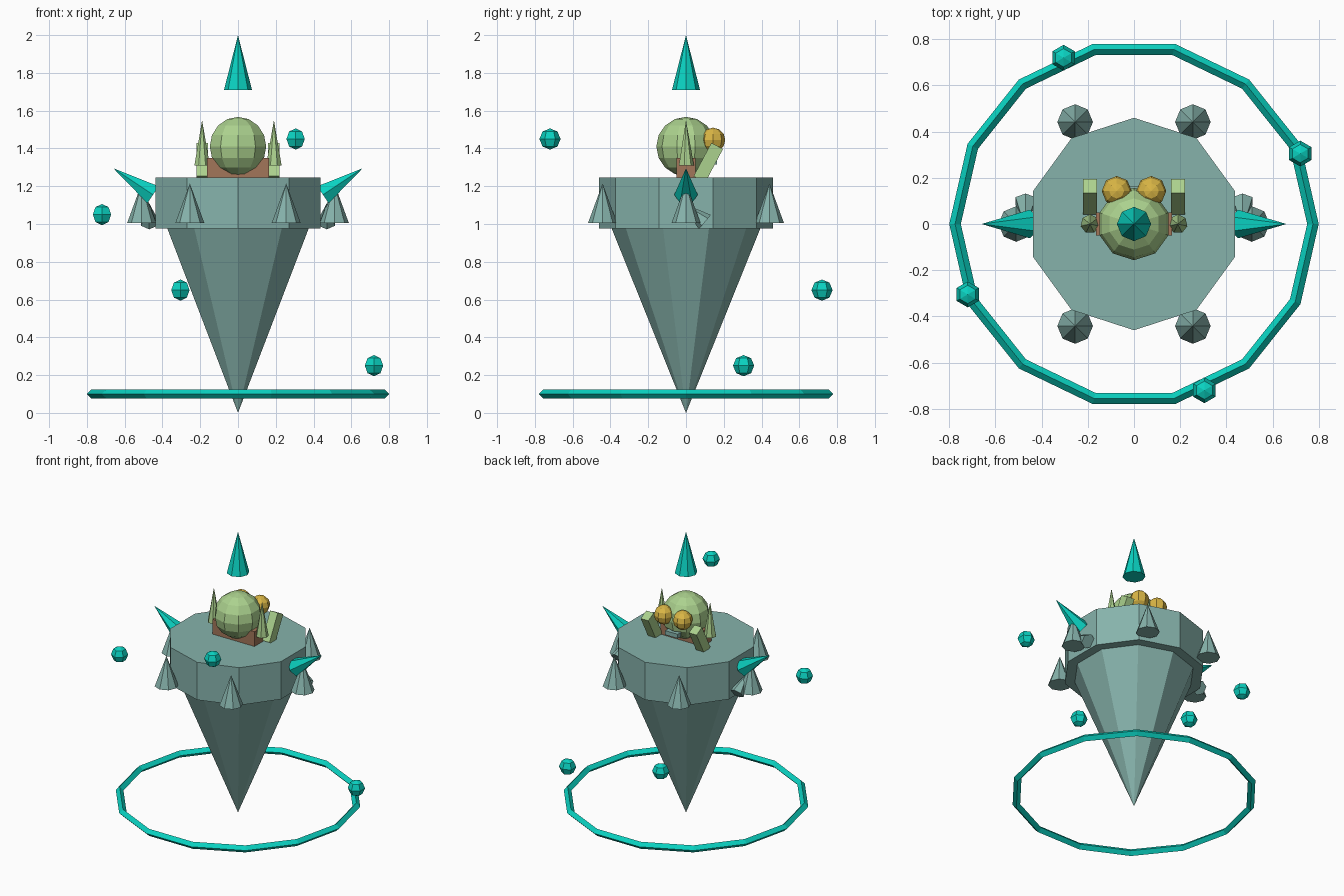
import bpy, bmesh, math
from mathutils import Vector, Matrix

if "Cube" in bpy.data.objects:
    bpy.data.objects.remove(bpy.data.objects["Cube"])


def material(name, rgb):
    m = bpy.data.materials.new(name)
    m.use_nodes = True
    m.diffuse_color = (*rgb, 1)
    m.node_tree.nodes["Principled BSDF"].inputs["Base Color"].default_value = (*rgb, 1)
    return m


STONE = material("grey_green_stone", (0.24, 0.45, 0.41))
CRYSTAL = material("turquoise_crystal", (0.003, 0.64, 0.53))
MOSS = material("pale_moss_green", (0.41, 0.64, 0.27))
GOLD = material("gold", (0.70, 0.47, 0.06))
BROWN = material("earth_brown", (0.36, 0.18, 0.10))


def finish(name, bm, mat, matrix=Matrix()):
    bmesh.ops.recalc_face_normals(bm, faces=bm.faces)
    mesh = bpy.data.meshes.new(name)
    bm.to_mesh(mesh)
    bm.free()
    mesh.materials.append(mat)
    ob = bpy.data.objects.new(name, mesh)
    ob.matrix_world = matrix
    bpy.context.collection.objects.link(ob)
    return ob


def cone(name, base, tip, radius, sides, mat, tip_radius=0):
    """Cone or prism running from the base centre to the tip."""
    base, axis = Vector(base), Vector(tip) - Vector(base)
    bm = bmesh.new()
    bmesh.ops.create_cone(bm, cap_ends=True, segments=sides, radius1=radius,
                          radius2=tip_radius, depth=axis.length)
    bmesh.ops.remove_doubles(bm, verts=bm.verts, dist=1e-5)
    turn = Vector((0, 0, 1)).rotation_difference(axis).to_matrix().to_4x4()
    return finish(name, bm, mat, Matrix.Translation(base + axis / 2) @ turn)


def ball(name, centre, radius, segments, rings, mat):
    bm = bmesh.new()
    bmesh.ops.create_uvsphere(bm, u_segments=segments, v_segments=rings, radius=radius)
    return finish(name, bm, mat, Matrix.Translation(centre))


def box(name, centre, size, mat, tilt=0):
    bm = bmesh.new()
    bmesh.ops.create_cube(bm, size=1, matrix=Matrix.Diagonal((*size, 1)))
    return finish(name, bm, mat, Matrix.Translation(centre) @ Matrix.Rotation(tilt, 4, "X"))


# Floating island: flat drum above an inverted point
cone("island_top", (0, 0, 0.977), (0, 0, 1.245), 0.46, 10, STONE, 0.46)
lower = cone("island_point", (0, 0, 0), (0, 0, 0.98), 0, 10, STONE, 0.395)

# Ring of rock spikes around the drum
for i in range(6):
    a = math.radians(60 * i)
    x, y = 0.51 * math.cos(a), 0.51 * math.sin(a)
    cone(f"rock_spike_{i + 1}", (x, y, 1.005), (x, y, 1.215), 0.077, 8, STONE)

# Ground ring with a diamond section
bpy.ops.mesh.primitive_torus_add(major_segments=14, minor_segments=4,
                                 major_radius=0.775, minor_radius=0.025,
                                 location=(0, 0, 0.1))
ring = bpy.context.object
ring.name = "ground_ring"
ring.data.materials.append(CRYSTAL)
for p in ring.data.polygons:
    p.use_smooth = False

# Orbs spiralling upward a quarter turn at a time
x, y = 0.72, 0.305
for i in range(4):
    ball(f"orb_{i + 1}", (x, y, (0.25, 0.65, 1.05, 1.45)[i]), 0.056, 6, 4, CRYSTAL)
    x, y = -y, x

# Floating crown crystal
cone("crown_crystal", (0, 0, 1.71), (0, 0, 2), 0.074, 8, CRYSTAL)

# Creature: body, head and mouth
box("body", (0, 0, 1.297), (0.33, 0.1, 0.106), BROWN)
ball("head", (0, 0, 1.41), 0.157, 10, 8, MOSS)
box("mouth", (0, 0.145, 1.33), (0.1, 0.04, 0.03), STONE)

# Paired parts
for side, s in (("left", 1), ("right", -1)):
    ball(f"{side}_eye", (s * 0.075, 0.143, 1.445), 0.065, 8, 6, GOLD)
    cone(f"{side}_ear_spike", (s * 0.19, 0, 1.31), (s * 0.19, 0, 1.55), 0.042, 7, MOSS)
    box(f"{side}_arm", (s * 0.19, 0.118, 1.325), (0.06, 0.07, 0.2), MOSS,
        math.radians(-28))
    cone(f"{side}_side_crystal", (s * 0.45, 0, 1.155), (s * 0.66, 0, 1.295),
         0.062, 6, CRYSTAL)
    cone(f"{side}_rock_shard", (s * 0.47, 0.1, 1.01), (s * 0.47, -0.02, 1.11),
         0.05, 6, STONE)
